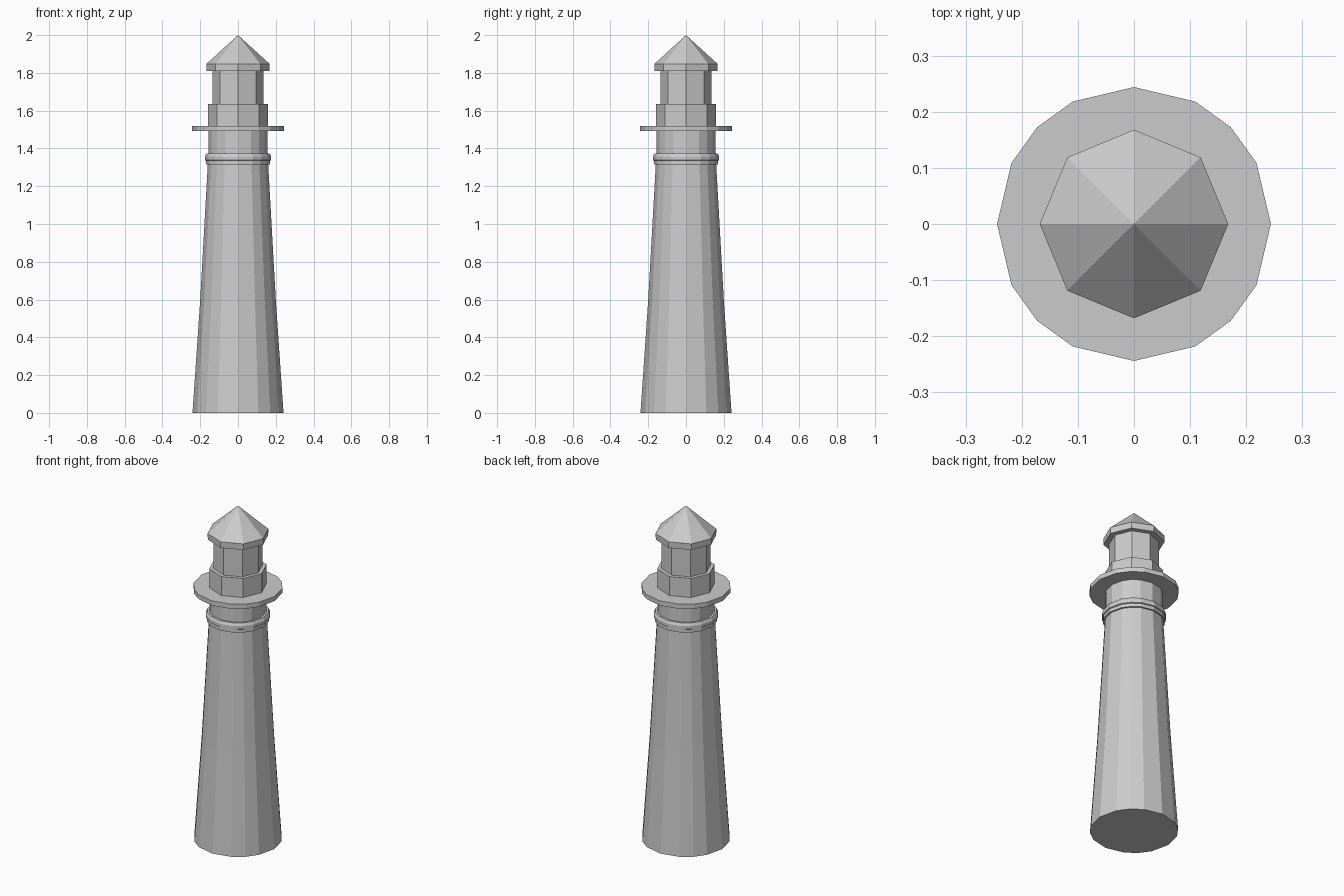
import bpy, bmesh, math

if "Cube" in bpy.data.objects:
    bpy.data.objects.remove(bpy.data.objects["Cube"])

# Uneven 16-sided ring for the masonry, plain octagon for the lantern
STEPS = (0, 26.57, 45, 63.43)
ROUND = [math.radians(q * 90 + a) for q in range(4) for a in STEPS]
OCTAGON = [math.radians(i * 45) for i in range(8)]


def lathe(name, profile, angles):
    """Stack polygon rings from (radius, z) points and cap both ends."""
    bm = bmesh.new()
    rings = []
    for r, z in profile:
        if r == 0:
            rings.append([bm.verts.new((0, 0, z))])
        else:
            rings.append([bm.verts.new((r * math.cos(a), r * math.sin(a), z)) for a in angles])
    n = len(angles)
    for lo, hi in zip(rings, rings[1:]):
        for i in range(n):
            j = (i + 1) % n
            if len(hi) == 1:
                bm.faces.new((lo[i], lo[j], hi[0]))
            else:
                bm.faces.new((lo[i], lo[j], hi[j], hi[i]))
    bm.faces.new(rings[0][::-1])
    if len(rings[-1]) > 1:
        bm.faces.new(rings[-1])
    mesh = bpy.data.meshes.new(name)
    bm.to_mesh(mesh)
    bm.free()
    obj = bpy.data.objects.new(name, mesh)
    bpy.context.collection.objects.link(obj)
    return obj


# Tapered tower with moulded collar and straight neck
lathe("tower", [(0.241, 0), (0.200, 0.6), (0.160, 1.315),
                (0.170, 1.315), (0.170, 1.335), (0.176, 1.338), (0.176, 1.357),
                (0.168, 1.372), (0.156, 1.372), (0.156, 1.492)], ROUND)

# Gallery walkway
lathe("gallery", [(0.244, 1.492), (0.244, 1.52)], ROUND)

# Lantern room: plinth and glazing
lathe("lantern_base", [(0.158, 1.52), (0.158, 1.634)], OCTAGON)
lathe("lantern", [(0.136, 1.634), (0.136, 1.81)], OCTAGON)

# Pointed roof with vertical brim
lathe("roof", [(0.167, 1.81), (0.168, 1.847), (0, 2.0)], OCTAGON)
